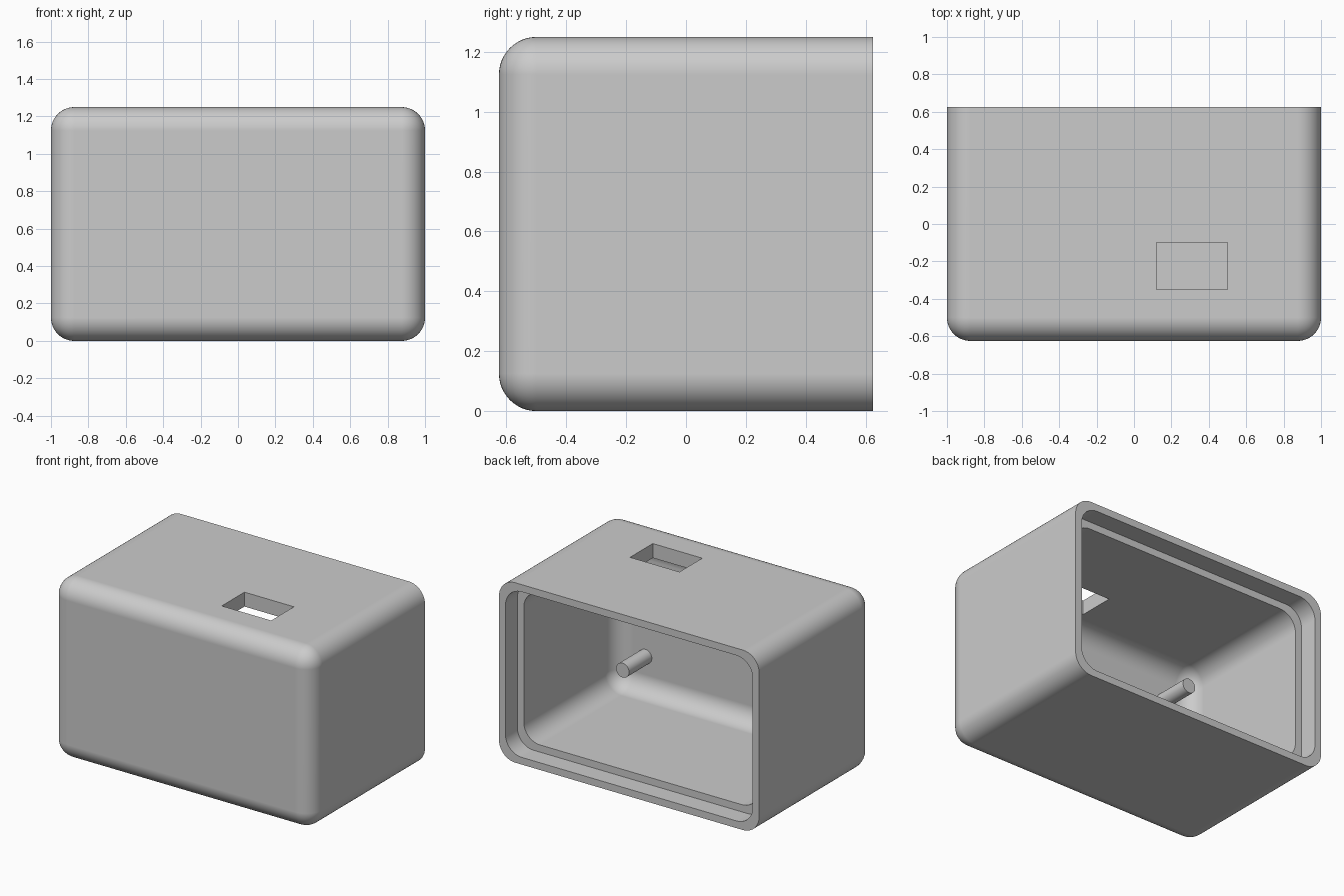
import bpy
import bmesh
from mathutils import Matrix, Vector

old = bpy.data.objects.get("Cube")
if old:
    bpy.data.objects.remove(old, do_unlink=True)

W, D, H = 1.0, 0.625, 1.25      # half width, half depth, height
WALL, LIP, R = 0.1, 0.05, 0.125  # wall, lip wall, corner radius

grey = bpy.data.materials.new("light_grey")
grey.use_nodes = True
colour = (0.6, 0.6, 0.6, 1)
grey.diffuse_color = colour
grey.node_tree.nodes["Principled BSDF"].inputs["Base Color"].default_value = colour


def finish(name, bm):
    mesh = bpy.data.meshes.new(name)
    bm.to_mesh(mesh)
    bm.free()
    mesh.materials.append(grey)
    obj = bpy.data.objects.new(name, mesh)
    bpy.context.collection.objects.link(obj)
    return obj


def activate(obj):
    bpy.ops.object.select_all(action='DESELECT')
    obj.select_set(True)
    bpy.context.view_layer.objects.active = obj


def box(name, lo, hi, radius=0, round_front=False):
    """Box with rounded lengthwise edges, and optionally a rounded front."""
    lo, hi = Vector(lo), Vector(hi)
    bm = bmesh.new()
    bmesh.ops.create_cube(bm, size=1)
    bmesh.ops.scale(bm, vec=hi - lo, verts=bm.verts)
    bmesh.ops.translate(bm, vec=(lo + hi) / 2, verts=bm.verts)
    if radius:
        mid = (lo.y + hi.y) / 2
        edges = []
        for e in bm.edges:
            ys = [v.co.y for v in e.verts]
            lengthwise = abs(ys[0] - ys[1]) > 0.01
            if lengthwise or (round_front and max(ys) < mid):
                edges.append(e)
        bmesh.ops.bevel(bm, geom=edges, offset=radius, segments=12,
                        profile=0.5, affect='EDGES')
    return finish(name, bm)


# Outer shell, rounded everywhere except at the open back
shell = box("housing_shell", (-W, -D, 0), (W, D, H), R, True)

# Main cavity, stepped lip around the opening, and window in the top
cutters = [
    box("cavity_cutter", (-W + WALL, -D + WALL, WALL),
        (W - WALL, D + 0.3, H - WALL), R, True),
    box("lip_cutter", (-W + LIP, D - 0.13, LIP),
        (W - LIP, D + 0.2, H - LIP), R),
    box("window_cutter", (0.12, -0.35, H - 0.3), (0.5, -0.1, H + 0.2)),
]
activate(shell)
for cutter in cutters:
    mod = shell.modifiers.new("cut", 'BOOLEAN')
    mod.operation = 'DIFFERENCE'
    mod.solver = 'EXACT'
    mod.object = cutter
    bpy.ops.object.modifier_apply(modifier=mod.name)
    bpy.data.objects.remove(cutter, do_unlink=True)
bpy.ops.object.shade_smooth_by_angle()
weighted = shell.modifiers.new("flat_faces", 'WEIGHTED_NORMAL')
weighted.keep_sharp = True

# Mounting pegs on the inside of the front wall
LENGTH, SINK = 0.25, 0.03
for side, x in (("left", 0.68), ("right", -0.68)):
    for level, z in (("lower", 0.35), ("upper", H - 0.35)):
        bm = bmesh.new()
        y = -D + WALL + (LENGTH - SINK) / 2
        place = Matrix.Translation((x, y, z)) @ Matrix.Rotation(1.570796, 4, 'X')
        bmesh.ops.create_cone(bm, cap_ends=True, segments=32, radius1=0.05,
                              radius2=0.05, depth=LENGTH + SINK, matrix=place)
        activate(finish(f"{level}_{side}_peg", bm))
        bpy.ops.object.shade_smooth_by_angle()
